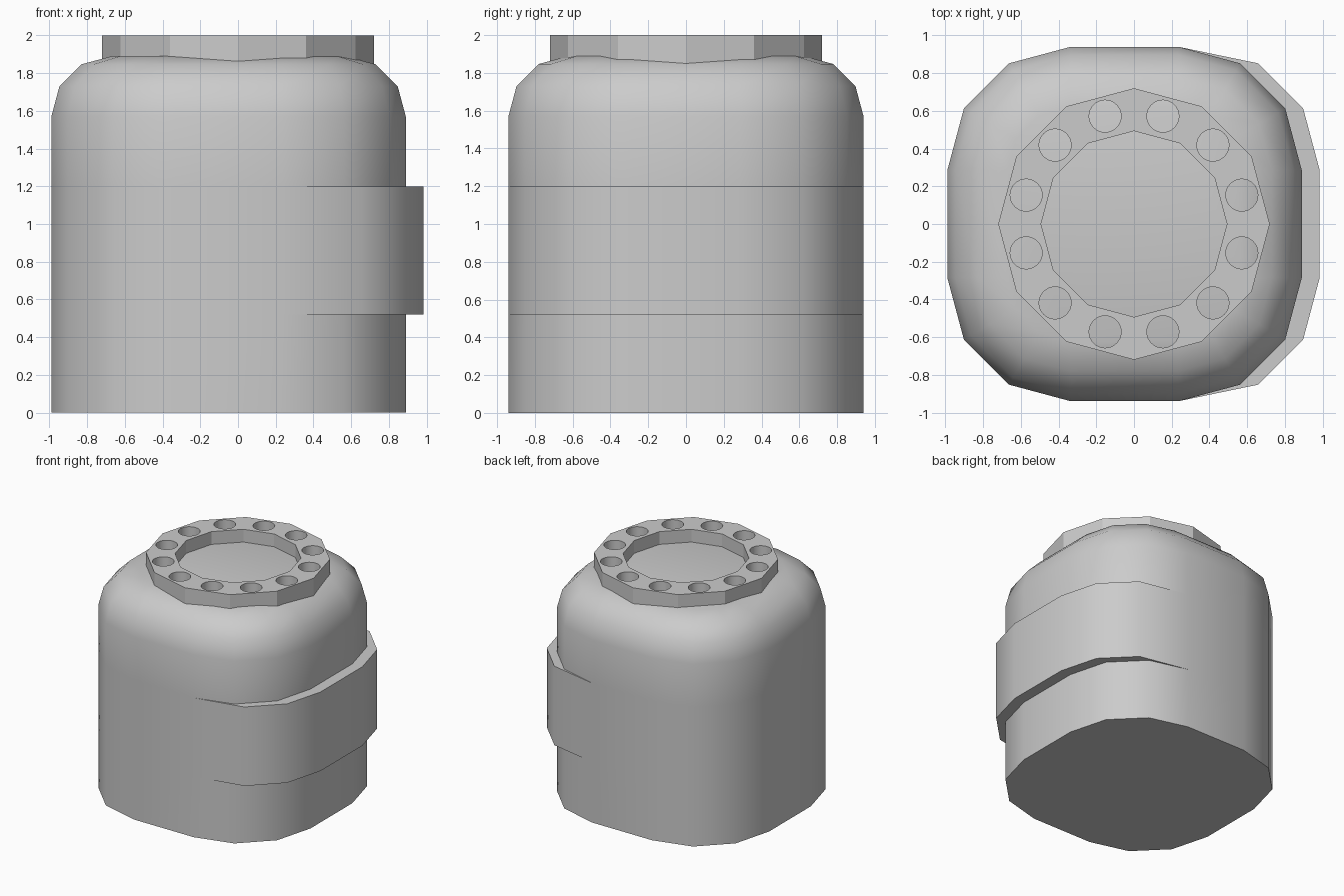
import bpy, bmesh
from math import sin, cos, pi, radians

if "Cube" in bpy.data.objects:
    bpy.data.objects.remove(bpy.data.objects["Cube"])

CX, HALF, R = -0.05, 0.285, 0.655   # body centre, straight half-width, corner radius
BEVEL, TOP = 0.32, 1.89


def section(z, inset=0.0, shift=0.0):
    """16-point rounded square; shift pushes the +x side outward."""
    pts = []
    for sx, sy, start in ((1, 1, 0), (-1, 1, 90), (-1, -1, 180), (1, -1, 270)):
        for k in range(4):
            a = radians(start + 30 * k)
            x = sx * HALF + (R - inset) * cos(a)
            y = sy * HALF + (R - inset) * sin(a)
            pts.append((CX + x + (shift if x > HALF + 0.01 else 0), y, z))
    return pts


def smooth(ob, angle):
    bpy.ops.object.select_all(action='DESELECT')
    ob.select_set(True)
    bpy.context.view_layer.objects.active = ob
    bpy.ops.object.shade_smooth_by_angle(angle=radians(angle))


# Body with raised side pad and rounded shoulder
rings = [section(0), section(0.52), section(0.52, 0, 0.095),
         section(1.2, 0, 0.095), section(1.2)]
for k in range(4):
    a = k * pi / 6
    rings.append(section(TOP - BEVEL + BEVEL * sin(a), BEVEL * (1 - cos(a))))
bm = bmesh.new()
loops = [[bm.verts.new(p) for p in r] for r in rings]
for lo, hi in zip(loops, loops[1:]):
    for i in range(16):
        j = (i + 1) % 16
        bm.faces.new((lo[i], lo[j], hi[j], hi[i]))
bm.faces.new(loops[0][::-1])
bm.faces.new(loops[-1])
bmesh.ops.remove_doubles(bm, verts=bm.verts, dist=1e-4)
bmesh.ops.recalc_face_normals(bm, faces=bm.faces)
me = bpy.data.meshes.new("body")
bm.to_mesh(me)
bm.free()
body = bpy.data.objects.new("body", me)
bpy.context.collection.objects.link(body)
smooth(body, 40)

# Top collar: 12-sided ring pierced by twelve round holes
cu = bpy.data.curves.new("collar", 'CURVE')
cu.dimensions = '2D'
cu.fill_mode = 'BOTH'
cu.extrude = 0.09


def loop(x, y, r, n):
    s = cu.splines.new('POLY')
    s.points.add(n - 1)
    s.use_cyclic_u = True
    for i, p in enumerate(s.points):
        a = 2 * pi * i / n
        p.co = (x + r * cos(a), y + r * sin(a), 0, 1)


loop(0, 0, 0.72, 12)
loop(0, 0, 0.493, 12)
for k in range(12):
    a = radians(15 + 30 * k)
    loop(0.592 * cos(a), 0.592 * sin(a), 0.085, 32)
collar = bpy.data.objects.new("collar", cu)
collar.location.z = 1.91
bpy.context.collection.objects.link(collar)
bpy.ops.object.select_all(action='DESELECT')
collar.select_set(True)
bpy.context.view_layer.objects.active = collar
bpy.ops.object.convert(target='MESH')
collar = bpy.context.view_layer.objects.active
bm = bmesh.new()
bm.from_mesh(collar.data)
bmesh.ops.remove_doubles(bm, verts=bm.verts, dist=1e-4)
bmesh.ops.recalc_face_normals(bm, faces=bm.faces)
bm.to_mesh(collar.data)
bm.free()
smooth(collar, 20)
